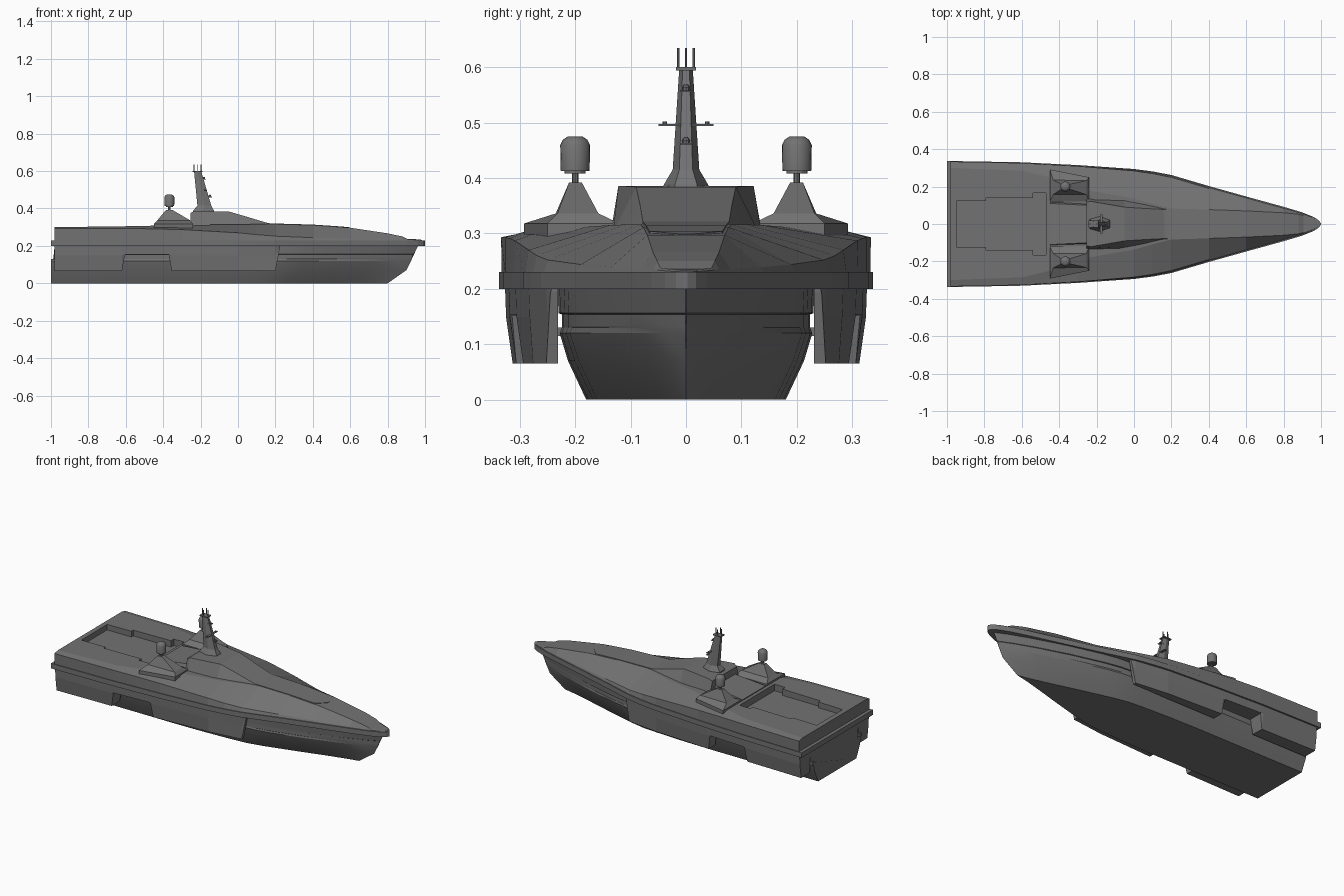
import bpy, bmesh, math

if "Cube" in bpy.data.objects:
    bpy.data.objects.remove(bpy.data.objects["Cube"])

grey = bpy.data.materials.new("naval grey")
grey.use_nodes = True
COLOUR = (0.17, 0.17, 0.17, 1)
grey.diffuse_color = COLOUR
grey.node_tree.nodes["Principled BSDF"].inputs["Base Color"].default_value = COLOUR


def finish(name, bm):
    bmesh.ops.remove_doubles(bm, verts=bm.verts, dist=0.0003)
    bmesh.ops.recalc_face_normals(bm, faces=bm.faces)
    mesh = bpy.data.meshes.new(name)
    bm.to_mesh(mesh)
    bm.free()
    mesh.materials.append(grey)
    ob = bpy.data.objects.new(name, mesh)
    bpy.context.collection.objects.link(ob)
    return ob


def loft(name, rings):
    """Closed rings of equal length, skinned and capped."""
    bm = bmesh.new()
    rows = [[bm.verts.new(p) for p in ring] for ring in rings]
    n = len(rows[0])
    for a, b in zip(rows, rows[1:]):
        for i in range(n):
            j = (i + 1) % n
            bm.faces.new((a[i], a[j], b[j], b[i]))
    bm.faces.new(rows[0])
    bm.faces.new(rows[-1])
    return finish(name, bm)


def both_sides(half):
    """Half section from keel or rail upward, mirrored into a ring."""
    return half + [(x, -y, z) for x, y, z in reversed(half)]


def box(name, x0, x1, y0, y1, z0, z1):
    return loft(name, [[(x, y0, z0), (x, y1, z0), (x, y1, z1), (x, y0, z1)] for x in (x0, x1)])


def lathe(name, x, y, profile, sides=16):
    return loft(name, [[(x + r * math.cos(a), y + r * math.sin(a), z)
                        for a in [math.tau * i / sides for i in range(sides)]]
                       for r, z in profile])


def smooth(ob, degrees):
    bpy.ops.object.select_all(action="DESELECT")
    ob.select_set(True)
    bpy.context.view_layer.objects.active = ob
    bpy.ops.object.shade_smooth_by_angle(angle=math.radians(degrees))


# Half width of the ship in plan
OUTLINE = [(-1, .337), (-.6, .33), (-.3, .315), (0, .294), (.1, .281), (.2, .262), (.4, .203),
           (.6, .147), (.8, .092), (.9, .062), (.96, .038), (.99, .018), (1, .003)]


def width(x):
    for (xa, wa), (xb, wb) in zip(OUTLINE, OUTLINE[1:]):
        if x <= xb:
            return wa + (wb - wa) * (x - xa) / (xb - xa)
    return OUTLINE[-1][1]


# Lower hull: level height, half width, transom and stem position, fineness of the bow
LEVELS = [(0, .18, -1, .8, 1.35), (.07, .213, -1, .9, 1.15), (.12, .228, -1, .925, 1),
          (.13, .224, -1, .93, 1), (.132, .224, -.98, .93, 1), (.154, .224, -.98, .935, 1),
          (.156, .23, -.98, .94, 1), (.205, .232, -.98, .965, 1)]
TAPER = [(0, 1), (.4, 1), (.5, .985), (.6, .95), (.65, .92), (.7, .84), (.8, .62), (.9, .35),
         (.96, .16), (1, .003)]
hull = loft("lower_hull", [both_sides([(stern + t * (stem - stern), w * f ** fine, z)
                                       for z, w, stern, stem, fine in LEVELS]) for t, f in TAPER])
smooth(hull, 14)

# Side skirts with a cut-out amidships
SKIRT = [(-.98, .065), (-.62, .065), (-.605, .152), (-.37, .152), (-.355, .065), (0, .065),
         (.2, .065), (.225, .195)]
for side, label in ((1, "left"), (-1, "right")):
    rings = []
    for x, low in SKIRT:
        out = width(x) - .01
        lean = .002 + .012 * min(1, (.2 - x) / .4) * (.2 - low) / .135 if x < .2 else 0
        rings.append([(x, side * .231, low), (x, side * (out - lean), low),
                      (x, side * (out - .002), max(low, .148) + .001), (x, side * out, .205),
                      (x, side * .231, .205)])
    loft(label + "_side_skirt", rings)

# Rubbing rail around the whole ship
loft("rubbing_rail", [both_sides([(x, w, .2), (x, w, .23)]) for x, w in OUTLINE])

# Upper hull: x, shoulder inset and height, deck edge half width and height
DECK = [(-.98, .003, .293, .3, .3), (-.6, .004, .293, .285, .305), (-.45, .005, .291, .25, .308),
        (-.3, .006, .287, .19, .311), (0, .01, .27, .137, .315), (.1, .012, .26, .108, .316),
        (.2, .013, .252, .083, .316), (.4, .013, .244, .077, .311), (.6, .012, .239, .07, .297),
        (.8, .012, .236, .06, .267), (.88, .009, .235, .052, .25), (.905, .008, .234, .046, .238),
        (.96, .006, .232, .026, .235), (.985, .005, .231, .01, .232)]
deck = loft("upper_hull", [both_sides([(x, width(x) - .004, .225), (x, width(x) - inset, sz),
                                       (x, edge, ez)]) for x, inset, sz, edge, ez in DECK])

# Recessed aft working deck with stepped sides
WELL = [(-.95, .122), (-.79, .122), (-.79, .14), (-.54, .14), (-.54, .165), (-.47, .165)]
cutter = loft("deck_well_cutter", [both_sides([(x, y, z) for x, y in WELL]) for z in (.268, .4)])
cutter.hide_render = True
cutter.hide_viewport = True
cutter.display_type = "WIRE"
well = deck.modifiers.new("well", "BOOLEAN")
well.operation = "DIFFERENCE"
well.object = cutter
well.solver = "EXACT"

# Bow hatch
loft("bow_hatch", [[(x, -w, z - .02), (x, w, z - .02), (x, w, z), (x, -w, z)]
                   for x, w, z in ((.15, .078, .321), (.4, .072, .314), (.55, .066, .304),
                                   (.6, .012, .299))])

# Wheelhouse: x, base half width, roof half width, roof height
HOUSE = [(-.255, .137, .115, .375), (-.235, .136, .122, .386), (-.05, .132, .09, .384),
         (.06, .112, .083, .352), (.16, .088, .078, .322), (.24, .08, .07, .312)]
loft("wheelhouse", [both_sides([(x, b, .3), (x, r, z)]) for x, b, r, z in HOUSE])

# Sloping casing aft of the wheelhouse
loft("aft_casing", [both_sides([(x, w + .01, .3), (x, w, z)])
                    for x, w, z in ((-.45, .11, .313), (-.25, .1, .335))])


# Side pods carrying domed aerials
def pod_ring(side, x0, x1, ya, yb, yc, z):
    return [(x0, side * ya, z), (x1, side * ya, z), (x1, side * yb, z), (x0, side * yc, z)]


for side, label in ((1, "left"), (-1, "right")):
    loft(label + "_pod", [pod_ring(side, -.45, -.24, .12, .25, .292, .29),
                          pod_ring(side, -.45, -.24, .12, .25, .292, .318),
                          pod_ring(side, -.432, -.255, .158, .232, .235, .336),
                          pod_ring(side, -.385, -.35, .188, .211, .211, .392)])
    lathe(label + "_dome_post", -.367, side * .2, [(.006, .385), (.006, .415)], 8)
    lathe(label + "_dome_foot", -.367, side * .2, [(.019, .408), (.019, .414)], 12)
    smooth(lathe(label + "_aerial_dome", -.367, side * .2,
                 [(.026, .413), (.027, .459), (.022, .469), (.013, .475)], 20), 35)

# Raked mast: height, back, front, half width
MAST = [(.375, -.24, -.125, .042), (.388, -.24, -.128, .04), (.415, -.217, -.143, .024),
        (.6, -.235, -.197, .012)]
loft("mast", [[(x0, -w * .6, z), ((x0 + x1) / 2, -w, z), (x1, -w * .5, z),
               (x1, w * .5, z), ((x0 + x1) / 2, w, z), (x0, w * .6, z)] for z, x0, x1, w in MAST])
box("mast_cap", -.242, -.19, -.018, .018, .594, .6)
for x, y in ((-.235, 0), (-.218, .014), (-.218, -.014), (-.198, 0)):
    lathe("whip_aerial", x, y, [(.0025, .598), (.0025, .635)], 6)

# Yard, lamps and brackets on the mast front
box("yard", -.182, -.168, -.05, .05, .494, .497)
for y in (-.038, .038):
    lathe("yard_lamp", -.175, y, [(.004, .496), (.004, .502)], 8)
for z, x in ((.46, -.15), (.555, -.182)):
    box("lamp_bracket", x - .04, x + .01, -.011, .011, z, z + .003)
    lathe("mast_lamp", x, 0, [(.006, z), (.007, z + .008), (.003, z + .014)], 8)

# Stern fittings
for side in (1, -1):
    box("stern_bracket", -1, -.97, side * .215, side * .235, .115, .13)
